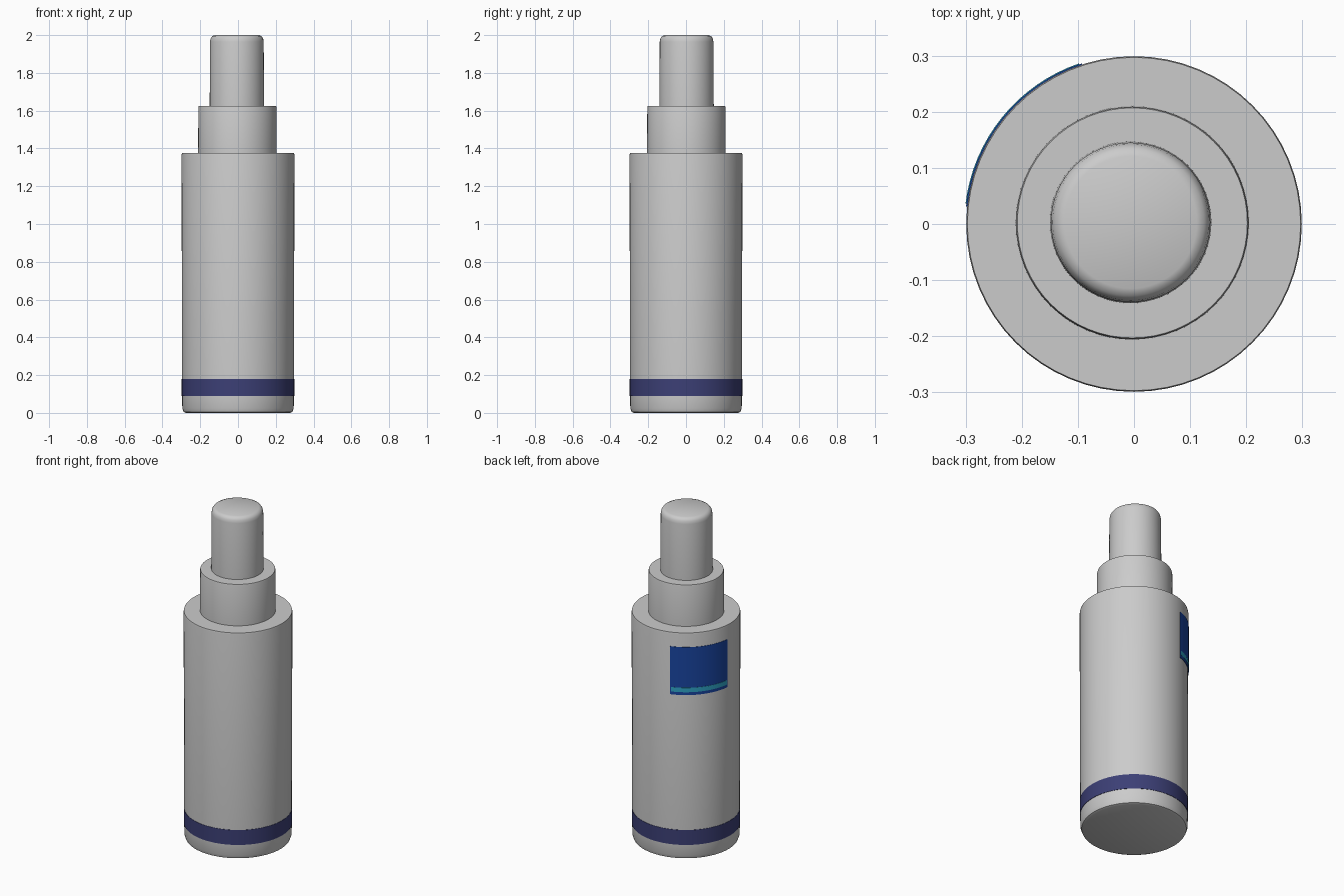
import bpy, bmesh
from math import sin, cos, radians, pi

if "Cube" in bpy.data.objects:
    bpy.data.objects.remove(bpy.data.objects["Cube"])

SEGMENTS = 64


def material(name, color):
    mat = bpy.data.materials.new(name)
    mat.diffuse_color = (*color, 1)
    mat.use_nodes = True
    mat.node_tree.nodes["Principled BSDF"].inputs["Base Color"].default_value = mat.diffuse_color
    return mat


def finish(bm, name, mat=None):
    bmesh.ops.recalc_face_normals(bm, faces=bm.faces)
    mesh = bpy.data.meshes.new(name)
    bm.to_mesh(mesh)
    bm.free()
    obj = bpy.data.objects.new(name, mesh)
    bpy.context.collection.objects.link(obj)
    if mat:
        mesh.materials.append(mat)
    bpy.ops.object.select_all(action='DESELECT')
    obj.select_set(True)
    bpy.context.view_layer.objects.active = obj
    bpy.ops.object.shade_smooth_by_angle(angle=radians(35))
    return obj


def lathe(name, profile, center=(0, 0), mat=None, caps=True):
    """Turn (radius, z) points around a vertical axis."""
    bm = bmesh.new()
    cx, cy = center
    rings = [[bm.verts.new((cx + r * cos(2 * pi * i / SEGMENTS),
                            cy + r * sin(2 * pi * i / SEGMENTS), z))
              for i in range(SEGMENTS)] for r, z in profile]
    for a, b in zip(rings, rings[1:]):
        for i in range(SEGMENTS):
            j = (i + 1) % SEGMENTS
            bm.faces.new((a[i], a[j], b[j], b[i]))
    if caps:
        bm.faces.new(rings[0][::-1])
        bm.faces.new(rings[-1])
    return finish(bm, name, mat)


def curved_panel(name, a0, a1, z0, z1, radius, mat, thick=0.003, steps=16):
    """Thin patch wrapped on the body, between two angles in degrees."""
    bm = bmesh.new()
    cols = []
    for i in range(steps + 1):
        a = radians(a0 + (a1 - a0) * i / steps)
        cols.append([bm.verts.new((r * cos(a), r * sin(a), z)) for r, z in
                     ((radius, z0), (radius, z1),
                      (radius - thick, z1), (radius - thick, z0))])
    for a, b in zip(cols, cols[1:]):
        for k in range(4):
            m = (k + 1) % 4
            bm.faces.new((a[k], b[k], b[m], a[m]))
    bm.faces.new(cols[0])
    bm.faces.new(cols[-1][::-1])
    return finish(bm, name, mat)


navy = material("navy", (0.045, 0.05, 0.18))
blue = material("blue", (0.01, 0.06, 0.36))
cyan = material("cyan", (0.03, 0.38, 0.58))

# Bottle body with a softened foot and crisp shoulder
lathe("bottle_body", [(0.275, 0), (0.288, 0.005), (0.295, 0.025), (0.296, 0.1),
                      (0.299, 1.365), (0.297, 1.375)])

# Collar and rounded top cap, both slightly off axis
lathe("collar", [(0.208, 1.37), (0.207, 1.618), (0.205, 1.625)], (-0.003, 0.002))
lathe("cap", [(0.144, 1.62), (0.142, 1.965), (0.139, 1.982), (0.131, 1.994),
              (0.118, 2.0)], (-0.006, 0.003))

# Blue stripe around the foot
lathe("stripe", [(0.295, 0.09), (0.298, 0.09), (0.298, 0.18), (0.295, 0.18)],
      mat=navy, caps=False)

# Blue label on the back left, with its pale strip
curved_panel("label_panel", 108, 174, 1.0, 1.29, 0.301, blue, 0.004)
curved_panel("label_strip", 109, 173, 1.018, 1.045, 0.3025, cyan)
